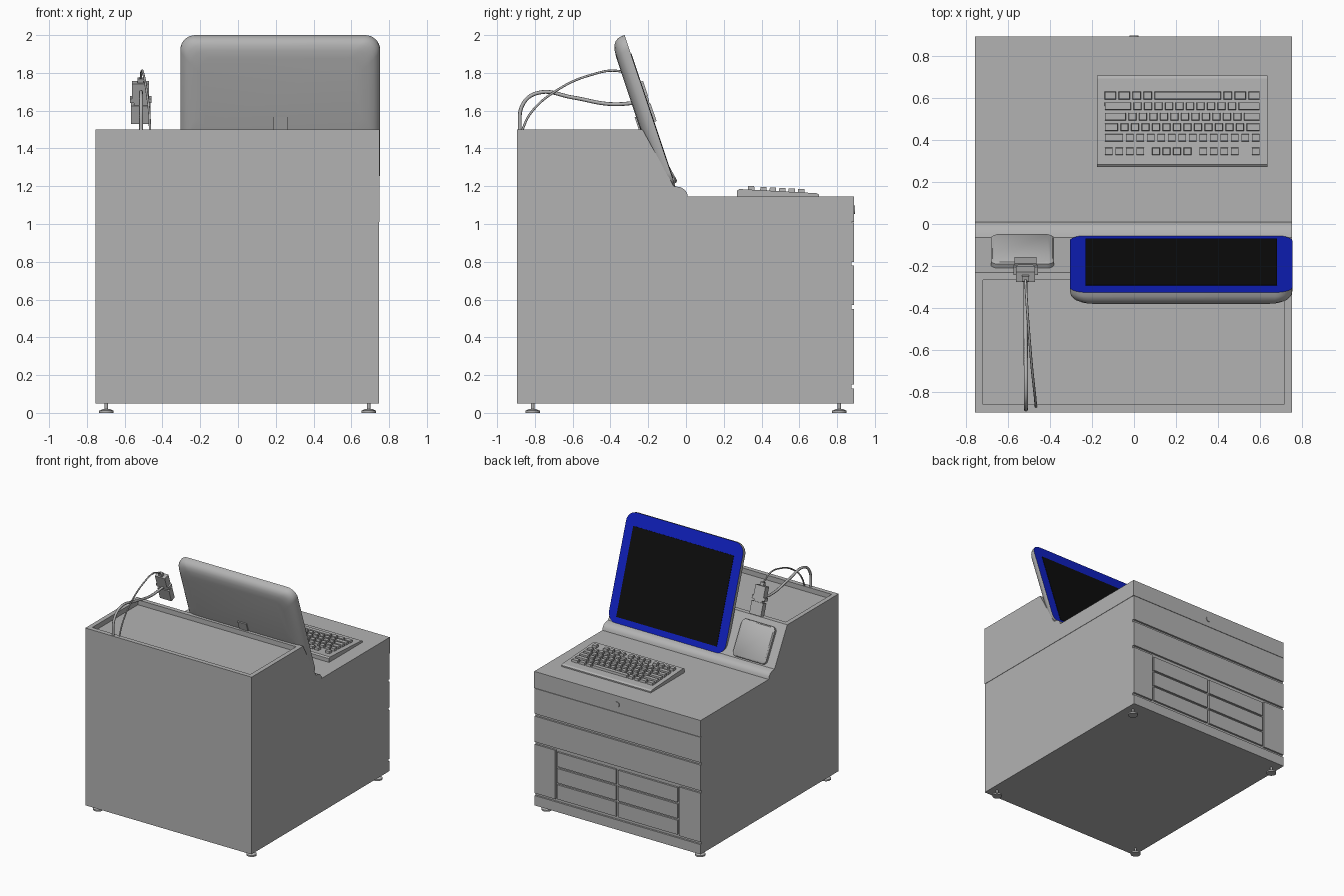
import bpy, bmesh, math
from mathutils import Matrix, Vector

if "Cube" in bpy.data.objects:
    bpy.data.objects.remove(bpy.data.objects["Cube"], do_unlink=True)


def material(name, rgb):
    m = bpy.data.materials.new(name)
    m.use_nodes = True
    m.diffuse_color = (*rgb, 1)
    m.node_tree.nodes["Principled BSDF"].inputs["Base Color"].default_value = (*rgb, 1)
    return m


GREY = material("light grey", (0.45, 0.45, 0.45))
BLUE = material("bezel blue", (0.005, 0.015, 0.55))
BLACK = material("screen black", (0.004, 0.004, 0.004))


def finish(bm, name, mats=(GREY,), frame=None, smooth=False):
    if frame:
        bm.transform(frame)
    bmesh.ops.recalc_face_normals(bm, faces=bm.faces)
    me = bpy.data.meshes.new(name)
    bm.to_mesh(me)
    bm.free()
    ob = bpy.data.objects.new(name, me)
    bpy.context.collection.objects.link(ob)
    for m in mats:
        me.materials.append(m)
    if smooth:
        bpy.ops.object.select_all(action="DESELECT")
        ob.select_set(True)
        bpy.context.view_layer.objects.active = ob
        bpy.ops.object.shade_smooth_by_angle(angle=math.radians(40))
    return ob


def add_box(bm, x0, x1, y0, y1, z0, z1):
    size = Matrix.Diagonal((x1 - x0, y1 - y0, z1 - z0, 1))
    centre = Matrix.Translation(((x0 + x1) / 2, (y0 + y1) / 2, (z0 + z1) / 2))
    return bmesh.ops.create_cube(bm, size=1, matrix=centre @ size)["verts"]


def box(name, *dims, mat=GREY, frame=None):
    bm = bmesh.new()
    add_box(bm, *dims)
    return finish(bm, name, (mat,), frame)


def loft(bm, loops):
    """Skin a stack of matching point loops and cap both ends."""
    rings = [[bm.verts.new(p) for p in loop] for loop in loops]
    n = len(rings[0])
    for a, b in zip(rings, rings[1:]):
        for i in range(n):
            bm.faces.new((a[i], a[(i + 1) % n], b[(i + 1) % n], b[i]))
    return bm.faces.new(rings[0]), bm.faces.new(rings[-1])


def rounded(x0, x1, y0, y1, z, r, steps=8):
    pts = []
    corners = [(x1 - r, y1 - r), (x0 + r, y1 - r), (x0 + r, y0 + r), (x1 - r, y0 + r)]
    for q, (cx, cy) in enumerate(corners):
        for i in range(steps + 1):
            a = math.pi / 2 * (q + i / steps)
            pts.append((cx + r * math.cos(a), cy + r * math.sin(a), z))
    return pts


def leaning(origin, vy, vz):
    """Frame with x across, y up the lean and z pointing to the rear."""
    v = Vector((0, vy, vz)).normalized()
    x = Vector((1, 0, 0))
    m = Matrix((x, v, x.cross(v))).transposed().to_4x4()
    m.translation = origin
    return m


# Lower cabinet
box("cabinet_base", -0.755, 0.747, -0.895, 0.875, 0.05, 1.01)

# Hood with sloped console, rounded ridge and recessed top
profile = [(-0.895, 1.01), (0.89, 1.01), (0.89, 1.145), (0.01, 1.145), (0.005, 1.165),
           (-0.008, 1.183), (-0.03, 1.195), (-0.065, 1.2), (-0.23, 1.5), (-0.895, 1.5)]
bm = bmesh.new()
loft(bm, [[(x, y, z) for y, z in profile] for x in (-0.755, 0.75)])
bm.normal_update()
top = max(bm.faces, key=lambda f: f.calc_center_median().z)
bmesh.ops.recalc_face_normals(bm, faces=bm.faces)
bmesh.ops.inset_individual(bm, faces=[top], thickness=0.037, use_even_offset=True)
walls = bmesh.ops.extrude_discrete_faces(bm, faces=[top])
bmesh.ops.translate(bm, vec=(0, 0, -0.04), verts=walls["faces"][0].verts)
finish(bm, "hood", smooth=True)

# Front panels and drawers, separated by grooves
for name, z0, z1 in (("upper_panel", 0.8, 1.007), ("middle_panel", 0.57, 0.78),
                     ("plinth_panel", 0.05, 0.13)):
    box(name, -0.755, 0.747, 0.875, 0.89, z0, z1)
box("left_side_panel", 0.56, 0.747, 0.875, 0.89, 0.15, 0.55)
box("right_side_panel", -0.755, -0.56, 0.875, 0.89, 0.15, 0.55)
for col, x in enumerate((-0.545, 0.01)):
    for row in range(3):
        z = 0.155 + row * 0.133
        box(f"drawer_{col}_{row}", x, x + 0.535, 0.875, 0.89, z, z + 0.118)


def cylinder(name, centre, r, depth, top_r=None, rot=Matrix()):
    bm = bmesh.new()
    bmesh.ops.create_cone(bm, cap_ends=True, segments=24, radius1=r,
                          radius2=r if top_r is None else top_r, depth=depth)
    return finish(bm, name, frame=Matrix.Translation(centre) @ rot, smooth=True)


cylinder("lock", (0, 0.885, 1.075), 0.022, 0.022, rot=Matrix.Rotation(math.pi / 2, 4, "X"))

# Levelling feet
for x in (-0.697, 0.692):
    for y in (-0.812, 0.812):
        cylinder("foot_pad", (x, y, 0.006), 0.038, 0.012)
        cylinder("foot_cone", (x, y, 0.016), 0.036, 0.008, 0.02)
        cylinder("foot_stem", (x, y, 0.04), 0.009, 0.05)

# Monitor: flat blue front, domed back that tapers to the bottom edge
tilt = leaning((0, -0.055, 1.195), -0.27, 0.805)
H = 0.849
layers = [(0, 0, 0), (0.02, 0, 0.005), (0.04, 0.005, 0.08), (0.056, 0.016, 0.16),
          (0.068, 0.033, 0.23), (0.076, 0.06, 0.3), (0.08, 0.1, 0.35)]
bm = bmesh.new()
front, back = loft(bm, [rounded(-0.305 + i, 0.752 - i, b, H - i, w, 0.08)
                        for w, i, b in layers])
front.material_index = 1
finish(bm, "monitor", (GREY, BLUE), tilt, smooth=True)
box("screen", -0.23, 0.68, 0.05, 0.745, -0.003, 0.001, mat=BLACK, frame=tilt)
box("monitor_rear_tab", 0.185, 0.265, 0.33, 0.42, 0.07, 0.088, frame=tilt)

# Raised reader pad on the slope
slope = leaning((0, -0.065, 1.2), -0.165, 0.3)
bm = bmesh.new()
loft(bm, [rounded(-0.68 + i, -0.38 - i, 0.01 + i, 0.3 - i, w, 0.035)
          for w, i in ((0.005, 0), (-0.022, 0), (-0.03, 0.008))])
finish(bm, "reader_pad", frame=slope, smooth=True)

# Hand-held connector
grip = leaning((-0.515, -0.17, 1.54), -0.32, 0.947)
bm = bmesh.new()
for dims in ((-0.052, 0.052, 0, 0.1, -0.015, 0.03), (-0.035, 0.035, 0.1, 0.12, -0.01, 0.025),
             (-0.058, 0.058, 0.115, 0.14, -0.012, 0.03), (-0.045, 0.045, 0.14, 0.225, -0.015, 0.035),
             (-0.016, 0.016, 0.225, 0.25, 0, 0.025)):
    add_box(bm, *dims)
finish(bm, "connector", frame=grip)


# Cables
def cable(name, pts, r):
    cu = bpy.data.curves.new(name, "CURVE")
    cu.dimensions = "3D"
    cu.bevel_depth = r
    cu.bevel_resolution = 2
    cu.use_fill_caps = True
    sp = cu.splines.new("BEZIER")
    sp.bezier_points.add(len(pts) - 1)
    for bp, p in zip(sp.bezier_points, pts):
        bp.co = p
        bp.handle_left_type = bp.handle_right_type = "AUTO"
    cu.materials.append(GREY)
    bpy.context.collection.objects.link(bpy.data.objects.new(name, cu))


cable("thick_cable", [(-0.513, -0.882, 1.48), (-0.513, -0.86, 1.64), (-0.513, -0.78, 1.695),
                      (-0.514, -0.6, 1.67), (-0.515, -0.4, 1.635), (-0.515, -0.23, 1.645)], 0.01)
cable("thin_cable", [(-0.465, -0.875, 1.48), (-0.47, -0.82, 1.59), (-0.485, -0.68, 1.71),
                     (-0.5, -0.5, 1.79), (-0.51, -0.36, 1.81), (-0.515, -0.265, 1.77)], 0.006)

# Keyboard: wedge case with a raised key field
bm = bmesh.new()
wedge = [(0.27, 1.145), (0.27, 1.176), (0.282, 1.185), (0.69, 1.163), (0.705, 1.155), (0.705, 1.145)]
loft(bm, [[(x, y, z) for y, z in wedge] for x in (-0.175, 0.635)])
finish(bm, "keyboard_case")

# Each row lists key widths from the left end; negative values are gaps
U = 0.0497
rows = [(0.345, [1, -1] + [1] * 4 + [-0.5] + [1] * 4 + [-0.5] + [1] * 4),
        (0.41, [1] * 13 + [2]), (0.46, [1.5] + [1] * 12 + [1.5]),
        (0.51, [1.75] + [1] * 11 + [2.25]), (0.56, [2.25] + [1] * 10 + [2.75]),
        (0.61, [1.25, 1.25, 1, 6.25, 1, 1, 1.25, 1.25])]
bm = bmesh.new()
for y, widths in rows:
    x = 0.603
    scale = 0.748 / sum(abs(w) for w in widths)
    z = 1.201 - (y - 0.345) * 0.06
    for w in widths:
        step = abs(w) * scale
        if w > 0:
            verts = add_box(bm, x - step + 0.004, x - 0.004, y - 0.02, y + 0.02, 1.15, z)
            for v in verts:
                if v.co.z > 1.16:
                    v.co.x += 0.004 if v.co.x < x - step / 2 else -0.004
                    v.co.y += 0.004 if v.co.y < y else -0.004
        x -= step
finish(bm, "keys")
